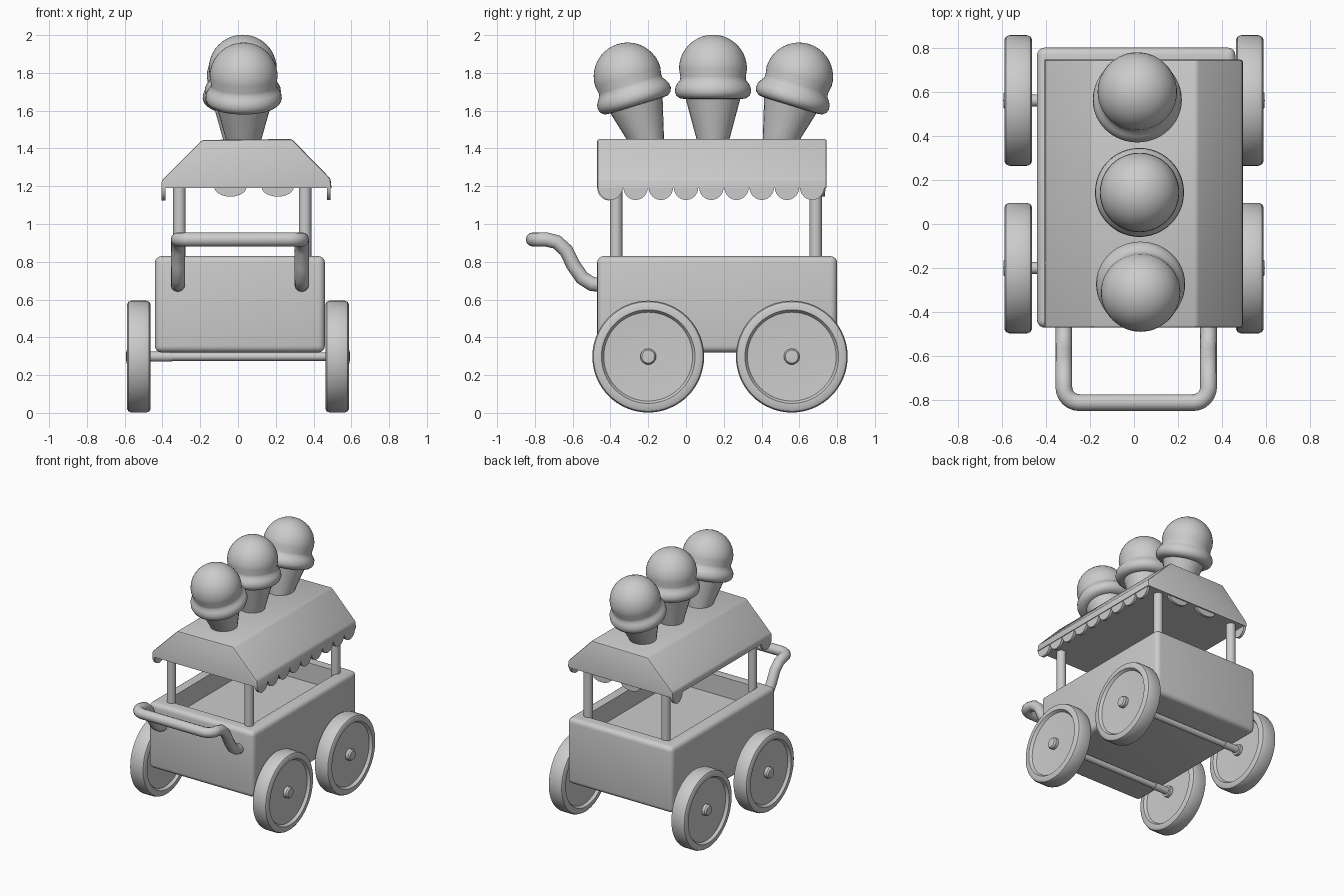
import bpy, bmesh, math
from mathutils import Matrix, Vector

if "Cube" in bpy.data.objects:
    bpy.data.objects.remove(bpy.data.objects["Cube"])

mat = bpy.data.materials.new("light grey")
mat.diffuse_color = (0.6, 0.6, 0.6, 1)
mat.use_nodes = True
mat.node_tree.nodes["Principled BSDF"].inputs["Base Color"].default_value = mat.diffuse_color


def finish(name, bm, matrix=None, angle=35):
    bmesh.ops.remove_doubles(bm, verts=bm.verts, dist=1e-5)
    bmesh.ops.recalc_face_normals(bm, faces=bm.faces)
    if matrix:
        bm.transform(matrix)
    me = bpy.data.meshes.new(name)
    bm.to_mesh(me)
    bm.free()
    me.materials.append(mat)
    ob = bpy.data.objects.new(name, me)
    bpy.context.collection.objects.link(ob)
    bpy.ops.object.select_all(action='DESELECT')
    bpy.context.view_layer.objects.active = ob
    ob.select_set(True)
    bpy.ops.object.shade_smooth_by_angle(angle=math.radians(angle))
    return ob


def lathe(name, pts, matrix, steps=48):
    """Revolve (radius, height) points around z."""
    bm = bmesh.new()
    vs = [bm.verts.new((r, 0, h)) for r, h in pts]
    es = [bm.edges.new(p) for p in zip(vs, vs[1:])]
    bmesh.ops.spin(bm, geom=vs + es, cent=(0, 0, 0), axis=(0, 0, 1),
                   angle=2 * math.pi, steps=steps, use_duplicate=False)
    return finish(name, bm, matrix)


def rod(name, a, b, r):
    a, b = Vector(a), Vector(b)
    d = b - a
    m = Matrix.Translation(a) @ d.to_track_quat('Z', 'Y').to_matrix().to_4x4()
    return lathe(name, [(0, 0), (r, 0), (r, d.length), (0, d.length)], m, 24)


def extrude(bm, face, vec):
    ex = bmesh.ops.extrude_face_region(bm, geom=[face])
    bmesh.ops.translate(bm, vec=vec,
                        verts=[g for g in ex['geom'] if isinstance(g, bmesh.types.BMVert)])


# Cart body: rounded box with an open tray on top
bm = bmesh.new()
bmesh.ops.create_cube(bm, size=1, matrix=Matrix.Translation((0.01, 0.165, 0.575))
                      @ Matrix.Diagonal((0.90, 1.27, 0.51, 1)))
bmesh.ops.bevel(bm, geom=bm.edges[:], offset=0.035, segments=4, profile=0.5, affect='EDGES')
top = max(bm.faces, key=lambda f: f.calc_center_median().z + f.calc_area())
bmesh.ops.inset_region(bm, faces=[top], thickness=0.08)
ex = bmesh.ops.extrude_discrete_faces(bm, faces=[top])
bmesh.ops.translate(bm, verts=ex['faces'][0].verts[:], vec=(0, 0, -0.15))
finish("cart_body", bm)

# Roof posts
for x in (-0.31, 0.355):
    for y in (-0.37, 0.687):
        rod("roof_post", (x, y, 0.80), (x, y, 1.22), 0.033)

# Roof: trapezoid profile pulled along y
prof = [(-0.405, 1.19), (-0.405, 1.23), (-0.19, 1.445), (0.285, 1.45), (0.49, 1.24), (0.495, 1.19)]
bm = bmesh.new()
extrude(bm, bm.faces.new([bm.verts.new((x, -0.47, z)) for x, z in prof]), (0, 1.215, 0))
bmesh.ops.recalc_face_normals(bm, faces=bm.faces)
bmesh.ops.bevel(bm, geom=[e for e in bm.edges if sum(v.co.z for v in e.verts) / 2 > 1.215],
                offset=0.012, segments=2, profile=0.5, affect='EDGES')
finish("roof", bm, angle=30)


# Scalloped trim
def scallop(x, y, w, h, turn):
    bm = bmesh.new()
    arc = [(math.cos(a) * w, -math.sin(a) * h) for a in [math.pi * i / 12 for i in range(13)]]
    extrude(bm, bm.faces.new([bm.verts.new((-0.01, u, v)) for u, v in arc]), (0.02, 0, 0))
    finish("scallop", bm, Matrix.Translation((x, y, 1.195)) @ Matrix.Rotation(turn, 4, 'Z'))


for i in range(9):
    scallop(0.48, -0.40 + i * 0.1335, 0.065, 0.068, 0)
for y in (-0.41, 0.68):
    scallop(-0.395, y, 0.06, 0.07, 0)
for x in (-0.04, 0.21):
    scallop(x, 0.725, 0.085, 0.05, math.pi / 2)

# Wheels with recessed discs, hubs and axles
wheel = [(0, -0.035), (0.235, -0.042), (0.248, -0.062), (0.278, -0.062), (0.29, -0.055),
         (0.296, -0.04), (0.296, 0.04), (0.29, 0.055), (0.278, 0.062), (0.248, 0.062),
         (0.235, 0.042), (0, 0.03)]
hub = [(0, -0.06), (0.042, -0.06), (0.042, 0.055), (0.034, 0.066), (0, 0.068)]
for y in (-0.20, 0.56):
    for s in (-1, 1):
        m = Matrix.Translation((s * 0.525, y, 0.298)) @ Matrix.Rotation(s * math.pi / 2, 4, 'Y')
        lathe("wheel", wheel, m, 64)
        lathe("wheel_hub", hub, m, 24)
    rod("axle", (-0.5, y, 0.298), (0.5, y, 0.298), 0.022)
    rod("axle_sleeve", (-0.48, y, 0.298), (-0.35, y, 0.298), 0.027)

# Push handle: bent tube
side = [(-0.44, 0.675), (-0.50, 0.683), (-0.55, 0.715), (-0.595, 0.78),
        (-0.635, 0.86), (-0.685, 0.905), (-0.74, 0.918)]
corner = [(0.07 * (1 - math.cos(a)), -0.74 - 0.07 * math.sin(a))
          for a in [math.pi / 2 * i / 6 for i in range(1, 7)]]
left = [(-0.318, y, z) for y, z in side] + [(-0.318 + dx, y, 0.918) for dx, y in corner]
path = left + [(0.02 - x, y, z) for x, y, z in reversed(left)]
cu = bpy.data.curves.new("handle_path", 'CURVE')
cu.dimensions = '3D'
cu.bevel_depth = 0.038
cu.bevel_resolution = 4
cu.use_fill_caps = True
sp = cu.splines.new('POLY')
sp.points.add(len(path) - 1)
for p, c in zip(sp.points, path):
    p.co = (*c, 1)
tmp = bpy.data.objects.new("handle_path", cu)
bpy.context.collection.objects.link(tmp)
bpy.context.view_layer.update()
bm = bmesh.new()
bm.from_mesh(tmp.evaluated_get(bpy.context.evaluated_depsgraph_get()).to_mesh())
bpy.data.objects.remove(tmp)
finish("push_handle", bm, angle=50)

# Ice cream cones: tapered cone, then scoop with a rolled skirt
cone = [(0, -0.05), (0.074, -0.05), (0.152, 0.24), (0, 0.24)]
scoop = [(0, 0.215), (0.15, 0.212), (0.175, 0.215), (0.194, 0.23), (0.202, 0.25), (0.199, 0.275),
         (0.188, 0.295), (0.175, 0.312), (0.173, 0.33)]
scoop += [(0.18 * math.cos(a), 0.372 + 0.18 * math.sin(a))
          for a in [math.radians(d) for d in range(0, 91, 9)]]
scoop[-1] = (0, 0.552)
for x, y, z, tilt in ((0.03, -0.20, 1.425, 17), (0.025, 0.143, 1.45, 0), (0.015, 0.49, 1.425, -17)):
    m = Matrix.Translation((x, y, z)) @ Matrix.Rotation(math.radians(tilt), 4, 'X')
    lathe("cone", cone, m, 24)
    lathe("ice_cream_scoop", scoop, m)
